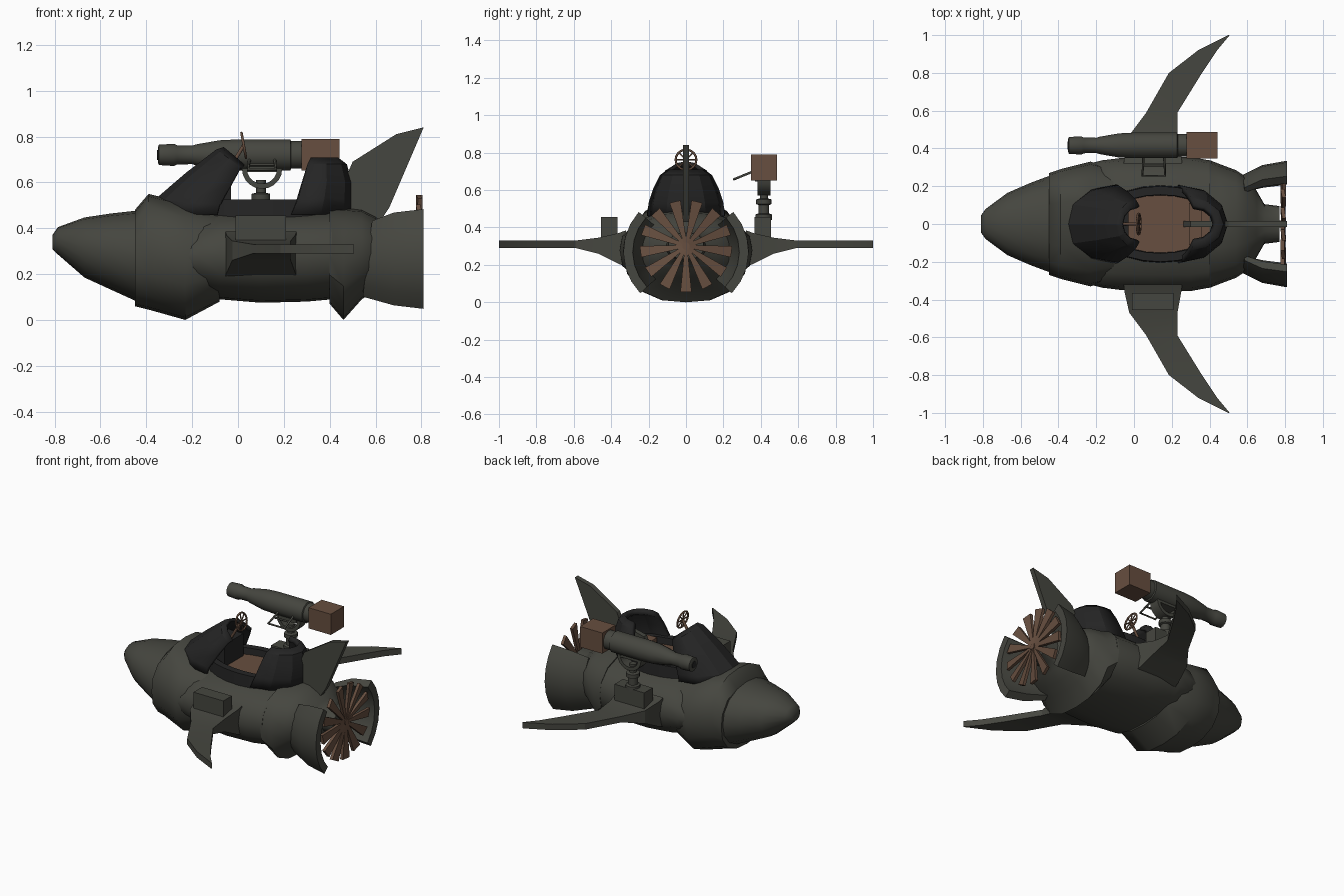
import bpy, bmesh, math
from math import sin, cos, pi, radians
from mathutils import Vector

if "Cube" in bpy.data.objects:
    bpy.data.objects.remove(bpy.data.objects["Cube"])


def material(name, rgb):
    m = bpy.data.materials.new(name)
    m.diffuse_color = (*rgb, 1)
    m.use_nodes = True
    m.node_tree.nodes["Principled BSDF"].inputs["Base Color"].default_value = m.diffuse_color
    return m


GREEN = material("olive_grey", (0.060, 0.061, 0.050))
DARK = material("charcoal", (0.018, 0.018, 0.018))
BROWN = material("brown", (0.135, 0.077, 0.050))


def finish(name, bm, mat, angle=25, thick=0):
    bmesh.ops.remove_doubles(bm, verts=bm.verts, dist=0.0005)
    bmesh.ops.recalc_face_normals(bm, faces=bm.faces)
    me = bpy.data.meshes.new(name)
    bm.to_mesh(me)
    bm.free()
    me.materials.append(mat)
    me.shade_smooth()
    me.set_sharp_from_angle(angle=radians(angle))
    ob = bpy.data.objects.new(name, me)
    bpy.context.collection.objects.link(ob)
    if thick:
        mod = ob.modifiers.new("thickness", 'SOLIDIFY')
        mod.thickness, mod.offset = thick, 0
    return ob


def loft(name, rings, mat, closed=True, cap=True, angle=25, thick=0):
    """Skin a list of rings that share one point count."""
    bm = bmesh.new()
    vs = [[bm.verts.new(p) for p in r] for r in rings]
    n = len(rings[0])
    for a, b in zip(vs, vs[1:]):
        for i in range(n if closed else n - 1):
            j = (i + 1) % n
            bm.faces.new((a[i], a[j], b[j], b[i]))
    if closed and cap:
        bm.faces.new(vs[0])
        bm.faces.new(vs[-1])
    return finish(name, bm, mat, angle, thick)


def box(name, x, y, z, mat):
    return loft(name, [[(x[0], y[0], h), (x[1], y[0], h), (x[1], y[1], h), (x[0], y[1], h)] for h in z], mat)


def tube(name, stations, centre, axis, mat, n=12):
    """Turned part: stations are (position along axis, radius)."""
    rings = []
    for t, r in stations:
        ring = []
        for i in range(n):
            a = 2 * pi * (i + 0.5) / n
            u, v = r * cos(a), r * sin(a)
            ring.append((t, centre[0] + u, centre[1] + v) if axis == 'X' else (centre[0] + u, centre[1] + v, t))
        rings.append(ring)
    return loft(name, rings, mat, angle=35)


def bar(name, points, radius, mat, cyclic=False):
    """Round bar along a path."""
    cu = bpy.data.curves.new(name, 'CURVE')
    cu.dimensions = '3D'
    cu.bevel_depth, cu.bevel_resolution = radius, 1
    cu.use_fill_caps = True
    sp = cu.splines.new('POLY')
    sp.points.add(len(points) - 1)
    for p, q in zip(sp.points, points):
        p.co = (*q, 1)
    sp.use_cyclic_u = cyclic
    cu.materials.append(mat)
    ob = bpy.data.objects.new(name, cu)
    bpy.context.collection.objects.link(ob)


def hull(name, stations, n=16, power=2.45):
    """Fuselage piece: stations are (x, half width, bottom, top)."""
    rings = []
    for x, w, zb, zt in stations:
        ring = []
        for i in range(n):
            a = 2 * pi * i / n
            c, s = cos(a), sin(a)
            k = (abs(c) ** power + abs(s) ** power) ** (-1 / power)
            ring.append((x, w * k * c, (zb + zt) / 2 + (zt - zb) / 2 * k * s))
        rings.append(ring)
    return loft(name, rings, GREEN, angle=42)


# Fuselage
hull("nose", [(-.81, .045, .31, .37), (-.785, .08, .285, .405), (-.67, .165, .185, .447),
              (-.55, .217, .13, .465), (-.44, .258, .08, .477)], power=2.2)
hull("front_cowling", [(-.45, .27, .06, .48), (-.39, .29, .045, .55), (-.23, .33, 0, .51), (-.08, .29, .08, .47)])
hull("middle_hull", [(-.215, .325, .18, .37), (-.17, .337, .12, .44), (-.08, .348, .09, .47),
                     (.1, .357, .075, .475), (.3, .355, .08, .475), (.41, .335, .09, .48)])
hull("tail_hull", [(.40, .338, .07, .49), (.46, .315, 0, .49), (.54, .285, .09, .48), (.60, .245, .13, .45),
                   (.65, .175, .18, .41), (.69, .105, .22, .38), (.77, .095, .23, .37)])

# Curved plates beside the propeller
for side, label in ((1, "left"), (-1, "right")):
    rings = []
    for i in range(7):
        a = radians(-43 + 84 * i / 6)
        lean = .03 * sin(a)
        rings.append([(x, side * r * cos(a), .27 + r * sin(a) * .97)
                      for x, r in ((.565 + lean, .255), (.68, .312), (.81, .335),
                                   (.81, .285), (.68, .262), (.565 + lean, .22))])
    loft(label + "_tail_plate", rings, GREEN)

    # Swept wings with thick roots: (y, leading x, trailing x, bottom, top)
    rings = []
    for y, x0, x1, z0, z1 in ((.32, -.055, .255, .19, .385), (.36, -.05, .25, .205, .37), (.47, -.025, .23, .26, .345),
                              (.59, .065, .23, .29, .33), (.80, .185, .36, .29, .33),
                              (.92, .34, .44, .29, .33), (1.0, .50, .507, .29, .33)):
        rings.append([(x0, side * y, z0), (x1, side * y, z0), (x1, side * y, z1), (x0, side * y, z1)])
    loft(label + "_wing", rings, GREEN, angle=15)
    box(label + "_wing_box", (-.01, .21), sorted((side * .365, side * .455)), (.33, .455), GREEN)

# Tail fin
fin = [(.26, .48), (.30, .58), (.47, .62), (.50, .69), (.69, .81), (.81, .84), (.66, .49), (.60, .40)]
loft("tail_fin", [[(x, y, z) for x, z in fin] for y in (-.016, .016)], GREEN)

# Propeller: thirteen thick, slightly pitched paddle blades
hub = Vector((.79, 0, .30))
bm = bmesh.new()
for k in range(13):
    a = -pi / 2 + 2 * pi * k / 13
    out, across = Vector((0, cos(a), sin(a))), Vector((0, -sin(a), cos(a)))
    faces = []
    for dx in (-.01, .01):
        faces.append([bm.verts.new(hub + out * r + across * s * w + Vector((dx + s * w * .15, 0, 0)))
                      for r, s, w in ((.015, -1, .008), (.245, -1, .030), (.245, 1, .030), (.015, 1, .008))])
    f, g = faces
    bm.faces.new(f)
    bm.faces.new(g)
    for i in range(4):
        bm.faces.new((f[i], f[(i + 1) % 4], g[(i + 1) % 4], g[i]))
finish("propeller", bm, BROWN)
tube("propeller_hub", [(.74, .02), (.805, .02)], (0, .30), 'X', BROWN)

# Cockpit floor, rim, windshield and rear hood
steps = 6
arc = [pi * i / steps for i in range(steps + 1)]
ell = [2 * pi * i / 24 for i in range(24)]
loft("cockpit_floor", [[(.14 + .27 * cos(a), .165 * sin(a), z) for a in ell] for z in (.46, .482)], BROWN)
loft("cockpit_rim", [[(.14 + rx * cos(a), ry * sin(a), z) for a in ell]
                     for rx, ry, z in ((.35, .205, .44), (.345, .20, .525), (.30, .155, .525), (.29, .15, .45))],
     DARK, cap=False)
loft("windshield", [[(cx - rx * sin(a), ry * cos(a), z + dz * sin(a)) for a in arc]
                    for cx, rx, ry, z, dz in ((-.09, .27, .20, .46, .0), (-.08, .275, .195, .50, .02),
                                              (-.03, .19, .162, .59, .045), (.01, .10, .12, .66, .075),
                                              (.025, .085, .09, .67, .075))],
     DARK, closed=False, thick=.02)
loft("rear_hood", [[(cx + rx * sin(a), ry * cos(a), z) for a in arc]
                   for cx, rx, ry, z in ((.23, .25, .19, .46), (.26, .22, .183, .53), (.28, .20, .16, .60),
                                         (.30, .16, .125, .67), (.315, .11, .09, .695))],
     DARK, closed=False, thick=.035)
box("dashboard", (-.16, -.03), (-.10, .10), (.47, .63), DARK)
box("seat_back", (.29, .36), (-.11, .11), (.48, .53), BROWN)

# Steering wheel and column
wheel = Vector((.025, 0, .762))
up = Vector((-.18, 0, .98))
side = Vector((0, 1, 0))
ring = [wheel + .055 * (side * cos(a) + up * sin(a)) for a in ell]
bar("steering_wheel", ring, .006, BROWN, True)
for k in range(4):
    bar("wheel_spoke", [ring[k * 3], ring[k * 3 + 12]], .004, BROWN)
bar("steering_column", [wheel, (-.06, 0, .62)], .009, BROWN)

# Swivel gun
GY, GZ = .416, .72
tube("gun_barrel", [(-.35, .032), (-.345, .046), (-.28, .05), (-.265, .043), (-.20, .042), (-.18, .048), (-.08, .066),
                    (.0, .07), (.228, .07), (.232, .062), (.29, .062)], (GY, GZ), 'X', GREEN)
tube("gun_muzzle", [(-.353, .022), (-.34, .022)], (GY, GZ), 'X', DARK)
box("gun_breech", (.278, .443), (.347, .486), (.652, .79), BROWN)
rings = []
for i in range(11):
    a = pi + pi * i / 10
    rings.append([(.105 + r * cos(a), GY + y, .66 + r * sin(a))
                  for r, y in ((.088, -.035), (.088, .035), (.066, .035), (.066, -.035))])
loft("gun_yoke", rings, GREEN)
box("gun_saddle", (.04, .17), (.37, .45), (.645, .675), GREEN)
tube("gun_pedestal", [(.44, .045), (.47, .045), (.475, .03), (.52, .03), (.525, .042), (.55, .042),
                      (.555, .022), (.61, .022)], (.10, GY), 'Z', GREEN)
bar("gun_handle", [(.05, .36, .70), (.045, .255, .657), (.165, .255, .657), (.16, .36, .70)], .007, GREEN)
bar("gun_handle_crossbar", [(.05, .31, .678), (.16, .31, .678)], .006, GREEN)
